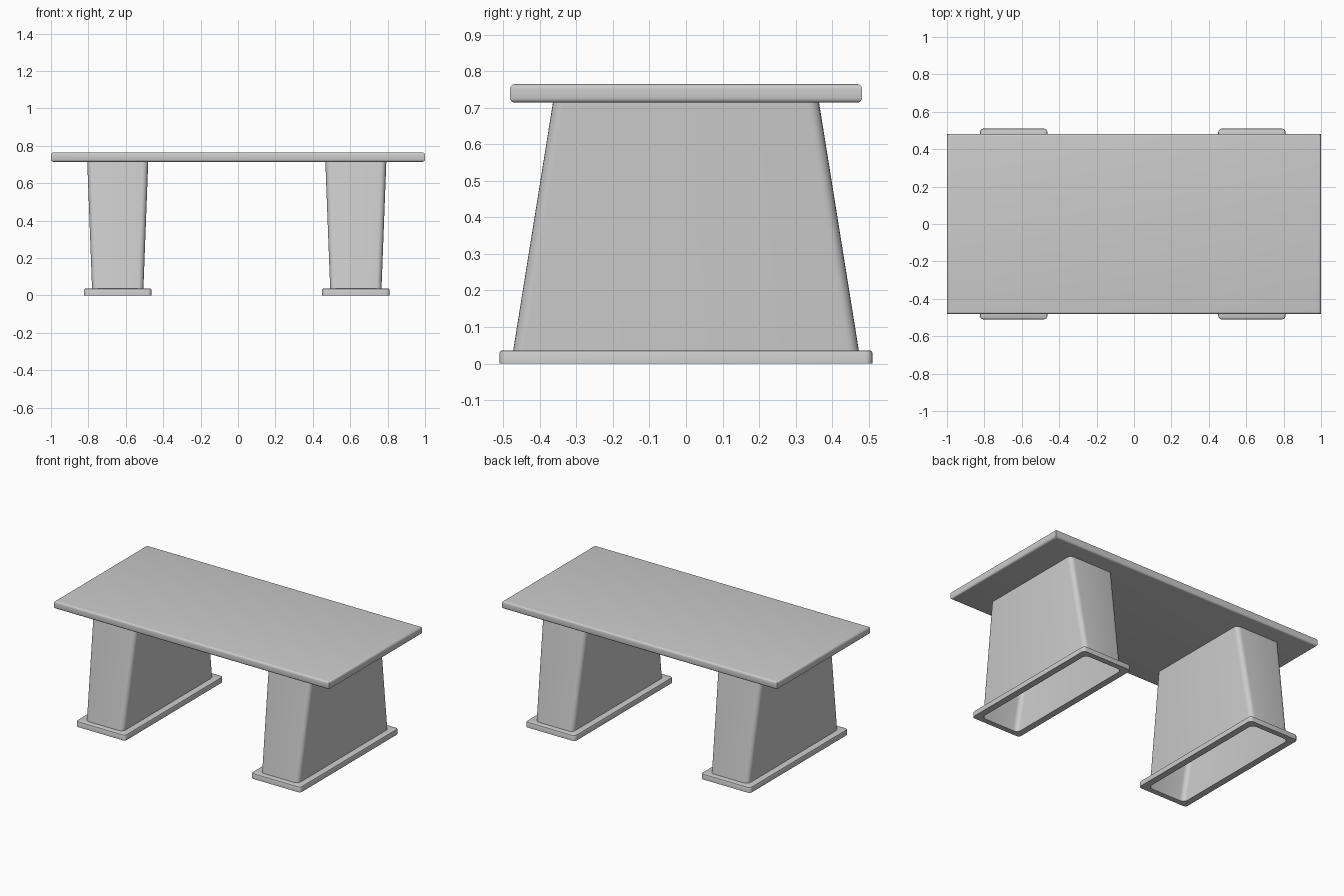
import bpy, bmesh, math

if "Cube" in bpy.data.objects:
    bpy.data.objects.remove(bpy.data.objects["Cube"])


def ring(hx, hy, r, z, seg=5):
    """Counter-clockwise rectangle outline with optional rounded corners."""
    if r == 0:
        return [(hx, hy, z), (-hx, hy, z), (-hx, -hy, z), (hx, -hy, z)]
    pts = []
    for i, (sx, sy) in enumerate(((1, 1), (-1, 1), (-1, -1), (1, -1))):
        for k in range(seg + 1):
            a = math.pi / 2 * (i + k / seg)
            pts.append((sx * (hx - r) + r * math.cos(a), sy * (hy - r) + r * math.sin(a), z))
    return pts


def loft(name, profile, x=0.0, caps=False, closed=False):
    """Skin a stack of rectangular rings (half x, half y, corner radius, z)."""
    bm = bmesh.new()
    rings = [[bm.verts.new(p) for p in ring(*row)] for row in profile]
    pairs = list(zip(rings, rings[1:]))
    if closed:
        pairs.append((rings[-1], rings[0]))
    for a, b in pairs:
        n = len(a)
        for i in range(n):
            j = (i + 1) % n
            bm.faces.new((a[i], a[j], b[j], b[i]))
    if caps:
        bm.faces.new(rings[0][::-1])
        bm.faces.new(rings[-1])
    me = bpy.data.meshes.new(name)
    bm.to_mesh(me)
    bm.free()
    ob = bpy.data.objects.new(name, me)
    ob.location.x = x
    bpy.context.collection.objects.link(ob)
    bpy.context.view_layer.objects.active = ob
    ob.select_set(True)
    bpy.ops.object.shade_smooth_by_angle(angle=math.radians(35))
    ob.select_set(False)
    return ob


# Tabletop: slab with rounded long and short edges, mitred corners
R, Z0, Z1 = 0.014, 0.714, 0.765
edge = []
for zc, start in ((Z0 + R, -90), (Z1 - R, 0)):
    for k in range(5):
        a = math.radians(start + 90 * k / 4)
        inset = R * (1 - math.cos(a))
        edge.append((1.0 - inset, 0.482 - inset, 0, zc + R * math.sin(a)))
loft("tabletop", edge, caps=True)

for side, x in (("left", -0.643), ("right", 0.63)):
    # Hollow pedestal: flares along x, narrows along y towards the top
    loft(side + "_pedestal", [(0.137, 0.474, 0.03, 0.03), (0.163, 0.364, 0.03, 0.716)], x)
    # Plinth frame with softened top edge, open in the middle
    loft(side + "_plinth", [
        (0.180, 0.510, 0.02, 0.0),
        (0.180, 0.510, 0.02, 0.030),
        (0.178, 0.508, 0.018, 0.034),
        (0.174, 0.504, 0.014, 0.036),
        (0.137, 0.474, 0.03, 0.036),
        (0.137, 0.474, 0.03, 0.0)], x, closed=True)
